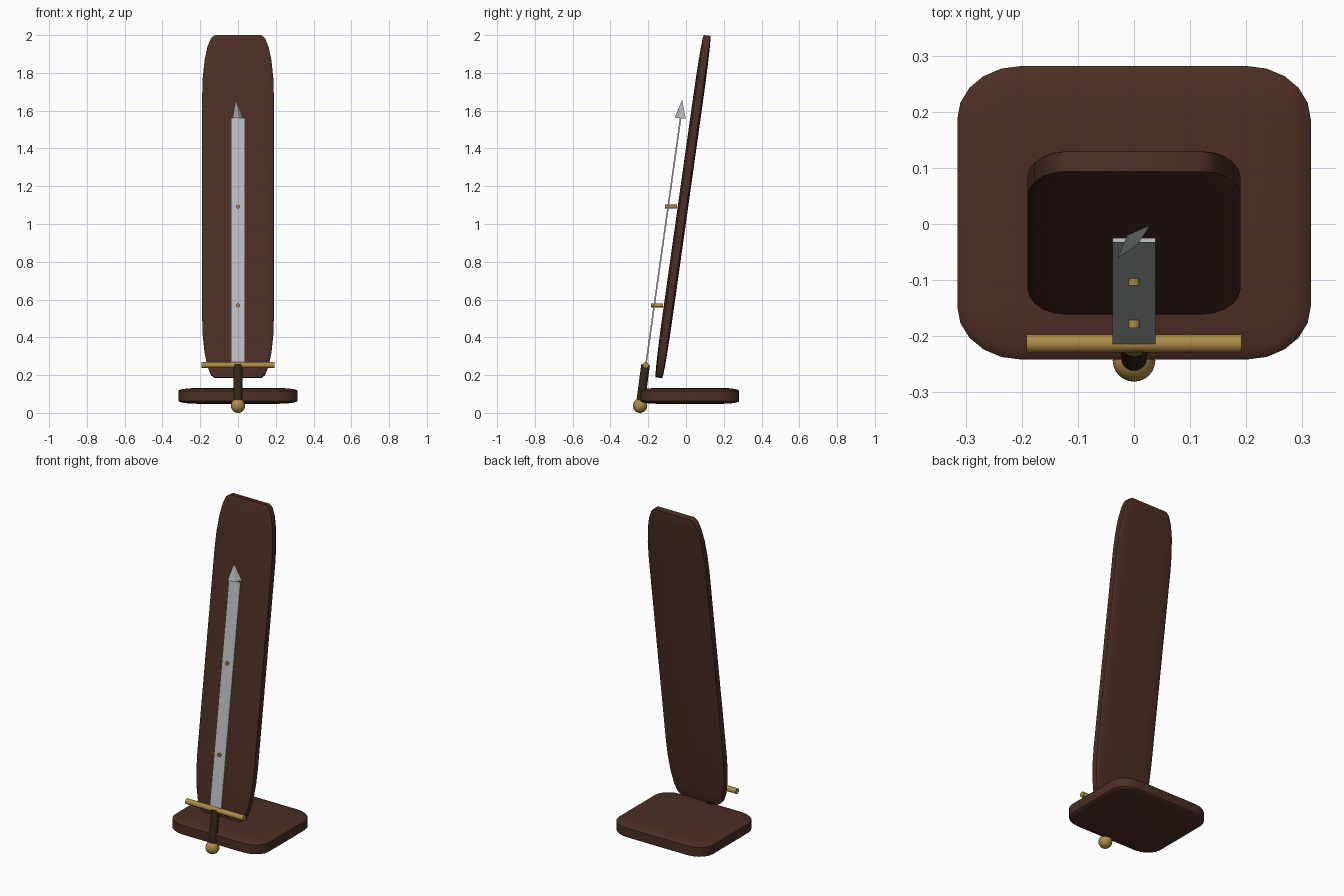
import bpy, bmesh
from math import radians
from mathutils import Vector

cube = bpy.data.objects.get("Cube")
if cube:
    bpy.data.objects.remove(cube, do_unlink=True)

LEAN = radians(-8)


def material(name, r, g, b, metal=0.0):
    m = bpy.data.materials.new(name)
    m.use_nodes = True
    m.diffuse_color = (r, g, b, 1)
    bsdf = next(n for n in m.node_tree.nodes if n.type == 'BSDF_PRINCIPLED')
    bsdf.inputs["Base Color"].default_value = (r, g, b, 1)
    return m


wood = material("dark wood", 0.072, 0.027, 0.018)
steel = material("steel", 0.50, 0.52, 0.52)
brass = material("brass", 0.42, 0.26, 0.065)
leather = material("dark leather", 0.035, 0.022, 0.008)


def finish(bm, name, mat, loc=(0, 0, 0), lean=0.0, smooth=True):
    bmesh.ops.recalc_face_normals(bm, faces=bm.faces)
    mesh = bpy.data.meshes.new(name)
    bm.to_mesh(mesh)
    bm.free()
    ob = bpy.data.objects.new(name, mesh)
    bpy.context.collection.objects.link(ob)
    ob.location = loc
    ob.rotation_euler.x = lean
    mesh.materials.append(mat)
    if smooth:
        bpy.ops.object.select_all(action='DESELECT')
        ob.select_set(True)
        bpy.context.view_layer.objects.active = ob
        bpy.ops.object.shade_smooth_by_angle(angle=radians(40))
    return ob


def board(name, size, loc, lean=0.0, round_off=0.18):
    # Rounded unit cube, stretched so the rounding follows the proportions
    bm = bmesh.new()
    bmesh.ops.create_cube(bm, size=1)
    if round_off:
        bmesh.ops.bevel(bm, geom=bm.edges[:], offset=round_off, segments=5,
                        profile=0.5, affect='EDGES')
    bmesh.ops.scale(bm, vec=size, verts=bm.verts)
    mat = wood if round_off else steel
    return finish(bm, name, mat, loc, lean, smooth=bool(round_off))


def rod(name, start, end, radius, mat, sides=24):
    a, b = Vector(start), Vector(end)
    bm = bmesh.new()
    bmesh.ops.create_cone(bm, cap_ends=True, segments=sides, radius1=radius,
                          radius2=radius, depth=(b - a).length)
    turn = (b - a).to_track_quat('Z', 'Y').to_matrix()
    bmesh.ops.rotate(bm, matrix=turn, verts=bm.verts)
    return finish(bm, name, mat, (a + b) / 2)


# Display stand
board("stand_base", (0.63, 0.523, 0.084), (0, 0.02, 0.09))
board("back_panel", (0.38, 0.055, 1.83), (0, -0.016, 1.092), LEAN)

# Blade with a flattened, twisted four-sided point
board("blade", (0.076, 0.008, 1.31), (0, -0.12, 0.911), LEAN, round_off=0)
bm = bmesh.new()
ring = [bm.verts.new(p) for p in ((-0.029, -0.029, 0.003), (0.006, -0.006, 0),
                                  (0.029, 0.029, -0.003), (-0.006, 0.006, 0))]
apex = bm.verts.new((-0.012, 0.011, 0.098))
bm.faces.new(ring)
for i in range(4):
    bm.faces.new((ring[i], ring[(i + 1) % 4], apex))
finish(bm, "blade_point", steel, (0, -0.031, 1.56), smooth=False)

# Pegs holding the blade to the panel
for name, y, z in (("upper_peg", -0.11, 1.092), ("lower_peg", -0.185, 0.569)):
    rod(name, (0, y, z), (0, y + 0.062, z), 0.01, brass, 16)

# Hilt
rod("guard", (-0.192, -0.213, 0.253), (0.192, -0.213, 0.253), 0.016, brass)
rod("grip", (0, -0.239, 0.065), (0, -0.214, 0.255), 0.023, leather)
bm = bmesh.new()
bmesh.ops.create_uvsphere(bm, u_segments=24, v_segments=16, radius=0.038)
finish(bm, "pommel", brass, (0, -0.243, 0.038))
